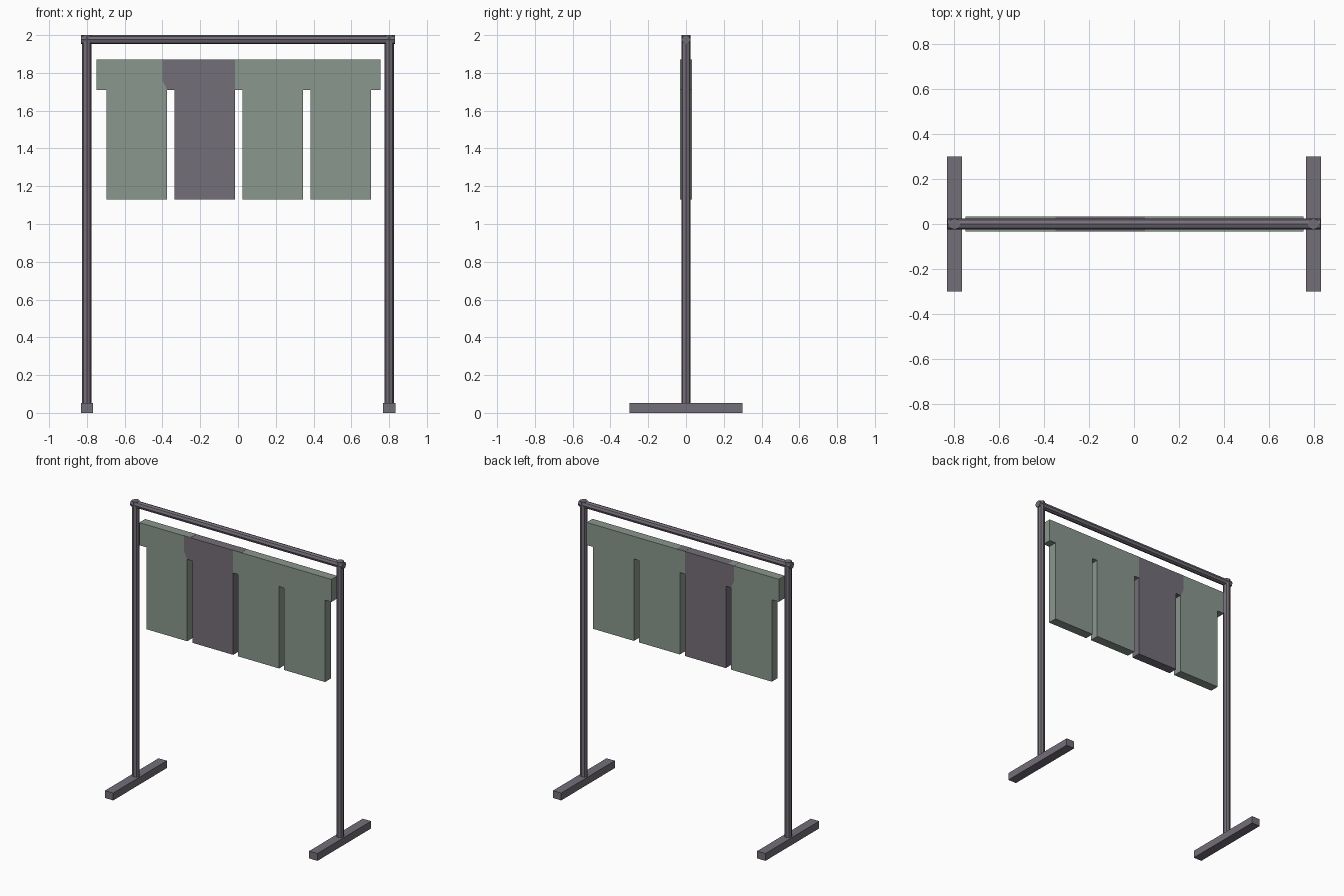
import bpy
import bmesh
from math import pi
from mathutils import Matrix

cube = bpy.data.objects.get("Cube")
if cube:
    bpy.data.objects.remove(cube, do_unlink=True)


def material(name, rgb):
    mat = bpy.data.materials.new(name)
    mat.use_nodes = True
    colour = (*rgb, 1)
    mat.diffuse_color = colour
    mat.node_tree.nodes["Principled BSDF"].inputs["Base Color"].default_value = colour
    return mat


green = material("sage green", (0.254, 0.309, 0.271))
grey = material("purple grey", (0.175, 0.156, 0.188))


def finish(name, bm, mat):
    bmesh.ops.recalc_face_normals(bm, faces=bm.faces)
    mesh = bpy.data.meshes.new(name)
    bm.to_mesh(mesh)
    bm.free()
    mesh.materials.append(mat)
    obj = bpy.data.objects.new(name, mesh)
    bpy.context.collection.objects.link(obj)
    return obj


def box(name, centre, size, mat):
    bm = bmesh.new()
    bmesh.ops.create_cube(bm, size=1, matrix=Matrix.Translation(centre) @ Matrix.Diagonal((*size, 1)))
    return finish(name, bm, mat)


def tube(name, centre, length, radius, mat, along_x=False):
    bm = bmesh.new()
    turn = Matrix.Rotation(pi / 2, 4, "Y") if along_x else Matrix.Identity(4)
    bmesh.ops.create_cone(bm, cap_ends=True, segments=8, radius1=radius, radius2=radius,
                          depth=length, matrix=Matrix.Translation(centre) @ turn)
    return finish(name, bm, mat)


def slab(name, outline, mat):
    """Extrude an x-z outline through the board thickness."""
    bm = bmesh.new()
    face = bm.faces.new([bm.verts.new((x, -half, z)) for x, z in outline])
    moved = bmesh.ops.extrude_face_region(bm, geom=[face])["geom"]
    verts = [v for v in moved if isinstance(v, bmesh.types.BMVert)]
    bmesh.ops.translate(bm, verts=verts, vec=(0, 2 * half, 0))
    return finish(name, bm, mat)


# Frame: feet, posts and top bar
for side, x in (("right", -0.8), ("left", 0.8)):
    box(side + "_foot", (x, 0, 0.026), (0.065, 0.6, 0.052), grey)
    tube(side + "_post", (x, 0, 1.025), 1.95, 0.025, grey)
tube("top_bar", (0, 0, 1.976), 1.66, 0.024, grey, along_x=True)

# Hanging board: header with four tabs, the second one grey
half = 0.033
low, mid, top = 1.13, 1.71, 1.87

slab("right_board",
     [(-0.75, top), (-0.75, mid), (-0.695, mid), (-0.695, low), (-0.375, low),
      (-0.375, mid), (-0.4, 1.76), (-0.4, top)], green)
slab("grey_board",
     [(-0.4, top), (-0.4, 1.76), (-0.375, mid), (-0.335, mid), (-0.335, low),
      (-0.015, low), (-0.015, top)], grey)
slab("left_board",
     [(-0.015, top), (-0.015, mid), (0.025, mid), (0.025, low), (0.345, low),
      (0.345, mid), (0.385, mid), (0.385, low), (0.705, low), (0.705, mid),
      (0.755, mid), (0.755, top)], green)

# Offset colour patches on the top edge of the board
for name, start, end, mat in (("green_top_patch", -0.4, -0.35, green),
                              ("grey_top_patch", -0.015, 0.05, grey)):
    box(name, ((start + end) / 2, 0, top), (end - start, 2 * half, 0.002), mat)
